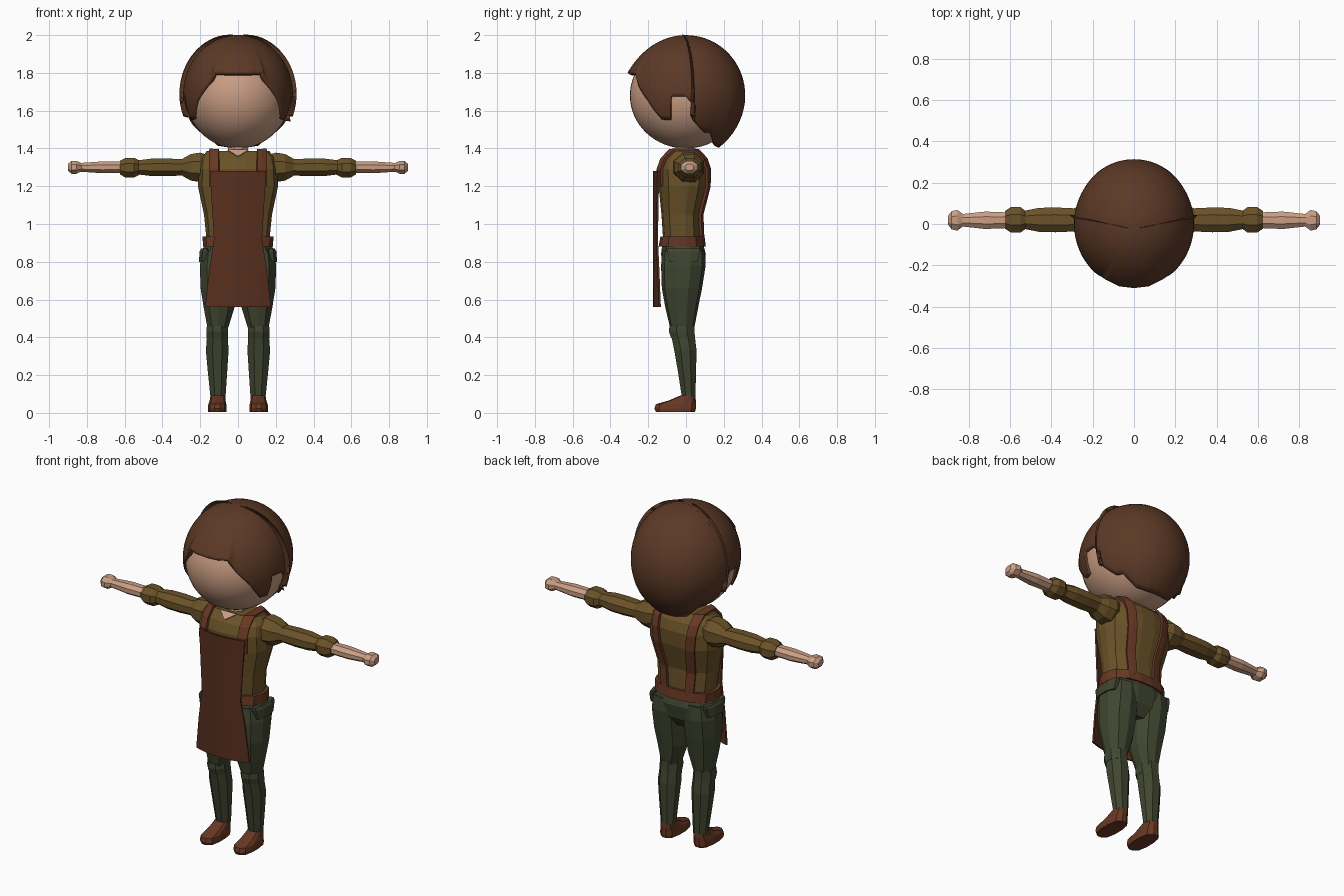
import bpy, bmesh, math
from mathutils import Vector

if "Cube" in bpy.data.objects:
    bpy.data.objects.remove(bpy.data.objects["Cube"])


def srgb(r, g, b):
    return tuple((c / 255 / 12.92 if c < 11 else ((c / 255 + 0.055) / 1.055) ** 2.4) for c in (r, g, b)) + (1,)


def material(name, *rgb):
    m = bpy.data.materials.new(name)
    m.diffuse_color = srgb(*rgb)
    m.use_nodes = True
    m.node_tree.nodes["Principled BSDF"].inputs["Base Color"].default_value = m.diffuse_color
    return m


SKIN = material("skin", 202, 158, 132)
HAIR = material("hair_brown", 92, 57, 38)
SHIRT = material("olive_shirt", 106, 82, 40)
PANTS = material("green_trousers", 64, 70, 48)
APRON = material("apron_brown", 88, 47, 30)
LEATHER = material("leather", 104, 56, 36)


def make(name, verts, faces, mat, mirror=False, smooth=False, thick=0):
    me = bpy.data.meshes.new(name)
    me.from_pydata([tuple(v) for v in verts], [], faces)
    bm = bmesh.new()
    bm.from_mesh(me)
    bmesh.ops.remove_doubles(bm, verts=bm.verts, dist=1e-5)
    bmesh.ops.recalc_face_normals(bm, faces=bm.faces)
    bm.to_mesh(me)
    bm.free()
    me.materials.append(mat)
    ob = bpy.data.objects.new(name, me)
    bpy.context.collection.objects.link(ob)
    if thick:
        s = ob.modifiers.new("thickness", "SOLIDIFY")
        s.thickness, s.offset = thick, 0
    if mirror:
        ob.modifiers.new("mirror", "MIRROR").use_clip = False
    if smooth:
        bpy.context.view_layer.objects.active = ob
        ob.select_set(True)
        bpy.ops.object.shade_smooth_by_angle(angle=math.radians(40))
        ob.select_set(False)
    return ob


def grid_faces(rows, cols, wrap=False):
    last = cols if wrap else cols - 1
    return [(r * cols + c, r * cols + (c + 1) % cols, (r + 1) * cols + (c + 1) % cols, (r + 1) * cols + c)
            for r in range(rows - 1) for c in range(last)]


def loft(name, rings, mat, sides=8, power=2.0, axis="z", mirror=False):
    """Rings: (position, low_u, high_u, low_v, high_v) across the chosen axis."""
    verts = []
    for p, u0, u1, v0, v1 in rings:
        for i in range(sides):
            a = 2 * math.pi * (i + 0.5) / sides
            c, s = math.cos(a), math.sin(a)
            k = (abs(c) ** power + abs(s) ** power) ** (-1 / power)
            k /= math.cos(math.pi / sides)
            u = (u0 + u1) / 2 + (u1 - u0) / 2 * max(-1, min(1, c * k))
            v = (v0 + v1) / 2 + (v1 - v0) / 2 * max(-1, min(1, s * k))
            verts.append((u, v, p) if axis == "z" else (p, u, v))
    n = len(rings)
    faces = grid_faces(n, sides, True)
    faces += [tuple(range(sides)), tuple(range((n - 1) * sides, n * sides))]
    return make(name, verts, faces, mat, mirror)


# Head
bpy.ops.mesh.primitive_uv_sphere_add(segments=48, ring_count=32, radius=1, location=(0, 0, 1.68))
head = bpy.context.object
head.name = "head"
head.scale = (0.276, 0.297, 0.28)
head.data.materials.append(SKIN)
bpy.ops.object.shade_smooth_by_angle()

# Hair cap: columns run from the crown to a cut edge on one side, then mirrored
C, R = Vector((0, 0, 1.69)), Vector((0.29, 0.31, 0.31))


def on_side(y, z):
    x = R.x * math.sqrt(max(0, 1 - (y / R.y) ** 2 - ((z - C.z) / R.z) ** 2))
    return (x, y, z)


edge = [(0, -0.31, 1.8), (0.07, -0.302, 1.8), (0.135, -0.27, 1.8), on_side(-0.255, 1.74),
        on_side(-0.2, 1.65), on_side(-0.127, 1.553), on_side(-0.08, 1.55), on_side(-0.078, 1.675),
        on_side(0, 1.675), on_side(0.05, 1.615), on_side(0.045, 1.54), on_side(0.095, 1.485),
        on_side(0.127, 1.485), (0.11, 0.15, 1.415), (0.05, 0.17, 1.405), (0, 0.175, 1.405)]
path = []
for a, b in zip(edge, edge[1:]):
    for i in range(6):
        path.append(Vector(a).lerp(Vector(b), i / 6))
path.append(Vector(edge[-1]))
verts, ROWS = [], 25
for r in range(ROWS):
    t = r / (ROWS - 1)
    for p in path:
        d = Vector(((p - C)[i] / R[i] for i in range(3)))
        size = max(1, d.length)
        polar = math.acos(max(-1, min(1, d.z / d.length))) * t
        az = math.atan2(d.x, -d.y)
        k = 1 + (size - 1) * t ** 4
        verts.append((C.x + R.x * k * math.sin(polar) * math.sin(az),
                      C.y - R.y * k * math.sin(polar) * math.cos(az),
                      C.z + R.z * k * math.cos(polar)))
hair = make("hair", verts, grid_faces(ROWS, len(path)), HAIR)
bm = bmesh.new()
bm.from_mesh(hair.data)
other = bmesh.ops.duplicate(bm, geom=bm.verts[:] + bm.edges[:] + bm.faces[:])["geom"]
for v in other:
    if isinstance(v, bmesh.types.BMVert):
        v.co.x *= -1
bmesh.ops.remove_doubles(bm, verts=bm.verts, dist=1e-4)
bmesh.ops.recalc_face_normals(bm, faces=bm.faces)
top = max(bm.faces, key=lambda f: f.calc_center_median().z)
if top.normal.z < 0:
    bmesh.ops.reverse_faces(bm, faces=bm.faces)
bm.to_mesh(hair.data)
bm.free()
shell = hair.modifiers.new("thickness", "SOLIDIFY")
shell.thickness, shell.offset = 0.025, -1
bpy.context.view_layer.objects.active = hair
hair.select_set(True)
bpy.ops.object.shade_smooth_by_angle(angle=math.radians(40))
hair.select_set(False)

# Neck and open collar
loft("neck", [(1.34, -0.055, 0.055, -0.065, 0.045), (1.45, -0.05, 0.05, -0.06, 0.04)], SKIN)
make("collar_opening", [(-0.055, -0.088, 1.391), (0.055, -0.088, 1.391), (0, -0.121, 1.357)], [(0, 1, 2)], SKIN,
     thick=0.006)

# Torso: z, half width, front, back
body = [(0.9, 0.165, -0.12, 0.085), (1.05, 0.18, -0.13, 0.08), (1.2, 0.212, -0.145, 0.12),
        (1.29, 0.207, -0.15, 0.125), (1.345, 0.195, -0.13, 0.108), (1.387, 0.165, -0.085, 0.065)]
loft("shirt", [(z, -w, w, f, b) for z, w, f, b in body], SHIRT, 16, 2.5)
loft("belt", [(0.88, -0.185, 0.185, -0.145, 0.105), (0.935, -0.188, 0.188, -0.135, 0.098)], LEATHER, 16, 2.5)


def body_y(x, z, back):
    z = min(z, body[-1][0])
    for a, b in zip(body, body[1:]):
        if a[0] <= z <= b[0]:
            t = (z - a[0]) / (b[0] - a[0])
            w, f, k = (a[i] + (b[i] - a[i]) * t for i in (1, 2, 3))
            d = max(0, 1 - (abs(x) / w) ** 2.5) ** 0.4 * (k - f) / 2
            return (f + k) / 2 + (d + 0.009 if back else -d - 0.009)


# Shoulder straps hugging the body from bib to belt
strap = [(0.126, z, False) for z in (1.2, 1.25, 1.29, 1.345, 1.392)]
strap += [(x, z, True) for x, z in ((0.126, 1.392), (0.122, 1.345), (0.117, 1.29), (0.108, 1.2),
                                    (0.09, 1.05), (0.08, 0.92))]
verts = [(x + s, body_y(x + s, z, back), z) for x, z, back in strap for s in (-0.025, 0, 0.025)]
make("shoulder_strap", verts, grid_faces(len(strap), 3), LEATHER, mirror=True, thick=0.014)

# Apron: gently curved sheet
rows = [(1.28, 0.148), (1.1, 0.137), (0.92, 0.126), (0.75, 0.152), (0.56, 0.173)]
verts = [(w * t / 3, -0.171 + 0.032 * (w * t / 3 / 0.17) ** 2, z) for z, w in rows for t in range(-3, 4)]
make("apron", verts, grid_faces(len(rows), 7), APRON, thick=0.01)


# Arms: x, centre y, half depth, centre z, half height
def arm(name, rings, mat):
    loft(name, [(x, y - a, y + a, z - b, z + b) for x, y, a, z, b in rings], mat, axis="x", mirror=True)


arm("shoulder", [(0.16, 0.015, 0.06, 1.305, 0.06), (0.2, 0.015, 0.08, 1.3, 0.078),
                 (0.25, 0.015, 0.075, 1.3, 0.07), (0.295, 0.02, 0.055, 1.3, 0.045)], SHIRT)
arm("upper_sleeve", [(0.27, 0.02, 0.055, 1.3, 0.042), (0.38, 0.02, 0.06, 1.3, 0.047),
                     (0.46, 0.02, 0.058, 1.3, 0.046), (0.54, 0.02, 0.042, 1.3, 0.036)], SHIRT)
arm("elbow_cuff", [(0.52, 0.02, 0.04, 1.298, 0.037), (0.55, 0.02, 0.062, 1.298, 0.052),
                   (0.595, 0.02, 0.062, 1.298, 0.052), (0.625, 0.02, 0.042, 1.298, 0.036)], SHIRT)
arm("forearm", [(0.61, 0.018, 0.038, 1.3, 0.03), (0.72, 0.018, 0.042, 1.3, 0.031),
                (0.85, 0.018, 0.028, 1.3, 0.022)], SKIN)
arm("hand", [(0.825, 0.018, 0.028, 1.3, 0.02), (0.855, 0.018, 0.05, 1.3, 0.034),
             (0.882, 0.018, 0.044, 1.3, 0.034), (0.9, 0.018, 0.022, 1.3, 0.018)], SKIN)

# Trousers
loft("hips", [(0.7, -0.12, 0.12, -0.08, 0.05), (0.76, -0.18, 0.18, -0.12, 0.09),
              (0.84, -0.195, 0.195, -0.132, 0.105), (0.9, -0.175, 0.175, -0.125, 0.09)], PANTS, 12, 2.5)
loft("thigh", [(0.86, 0.01, 0.19, -0.125, 0.1), (0.78, 0.005, 0.202, -0.132, 0.104),
               (0.66, 0.008, 0.198, -0.128, 0.085), (0.56, 0.018, 0.182, -0.11, 0.065),
               (0.44, 0.055, 0.16, -0.082, 0.042)], PANTS, 10, mirror=True)
loft("knee", [(0.46, 0.055, 0.165, -0.088, 0.045), (0.43, 0.052, 0.168, -0.09, 0.045),
              (0.395, 0.052, 0.167, -0.078, 0.048)], PANTS, 8, mirror=True)
loft("shin", [(0.42, 0.055, 0.163, -0.08, 0.045), (0.33, 0.05, 0.17, -0.062, 0.056),
              (0.22, 0.057, 0.16, -0.043, 0.053), (0.085, 0.066, 0.146, -0.022, 0.05)], PANTS, 8, mirror=True)
# Hip pocket flap
loft("hip_pocket", [(0.8, 0.15, 0.207, -0.085, 0.06), (0.855, 0.15, 0.203, -0.1, 0.075),
                    (0.87, 0.15, 0.195, -0.1, 0.075)], PANTS, 8, 4, mirror=True)

# Shoes
loft("shoe", [(0.006, 0.062, 0.158, -0.16, 0.048), (0.022, 0.06, 0.16, -0.167, 0.052),
              (0.046, 0.062, 0.157, -0.16, 0.052), (0.066, 0.066, 0.15, -0.09, 0.052),
              (0.092, 0.068, 0.146, -0.03, 0.05)], LEATHER, 12, 2.6, mirror=True)
